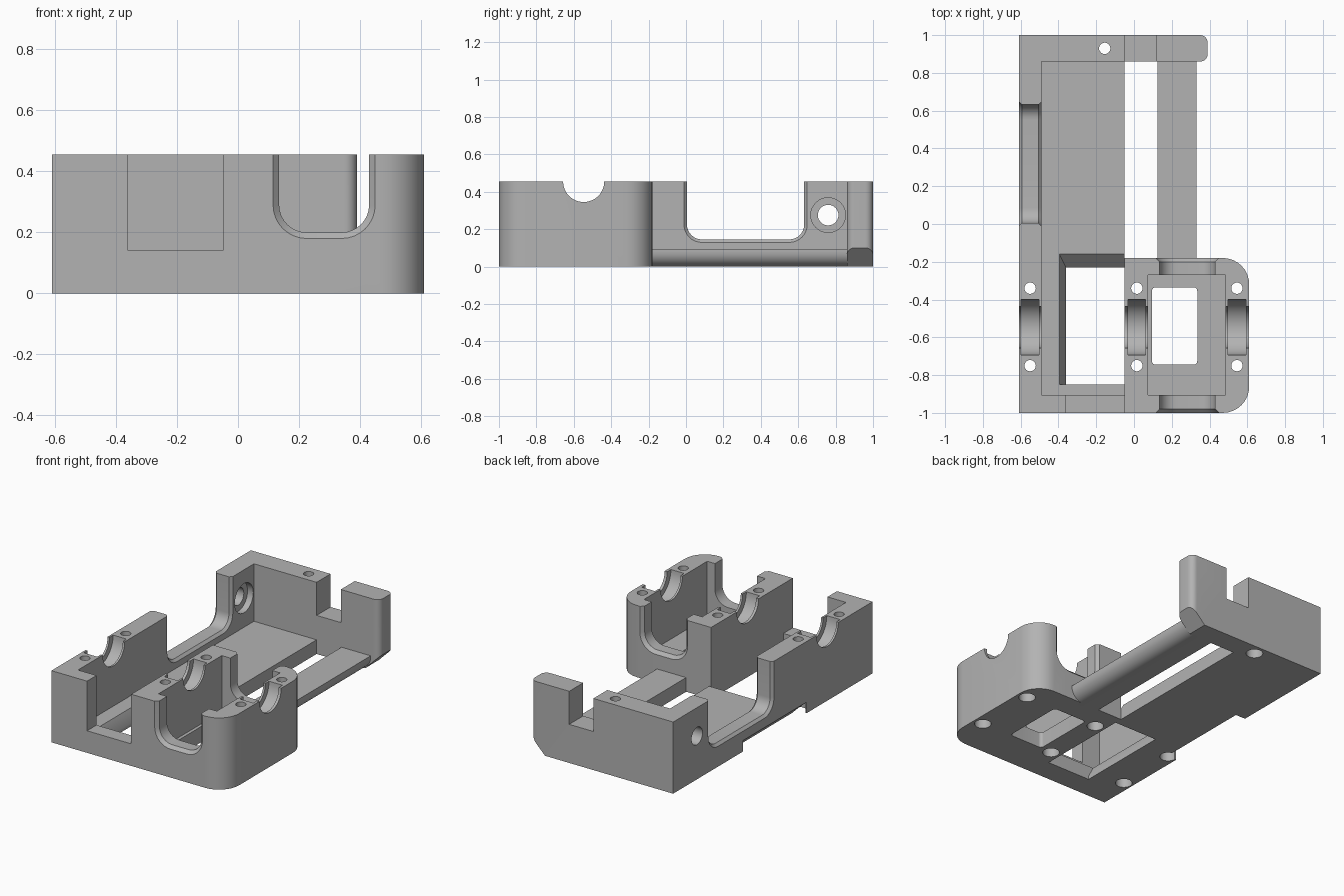
import bpy, bmesh, math
from mathutils import Vector

old = bpy.data.objects.get("Cube")
if old:
    bpy.data.objects.remove(old, do_unlink=True)

TOP = 0.455
FLOOR = 0.09

grey = bpy.data.materials.new("plain grey")
grey.use_nodes = True
COLOUR = (0.45, 0.45, 0.45, 1)
grey.diffuse_color = COLOUR
grey.node_tree.nodes["Principled BSDF"].inputs["Base Color"].default_value = COLOUR


def rounded(corners, steps=8):
    """Polygon from (a, b, radius) corners, with filleted corners."""
    out = []
    n = len(corners)
    for i, (a, b, r) in enumerate(corners):
        p = Vector((a, b))
        if r == 0:
            out.append(p)
            continue
        u = (Vector(corners[i - 1][:2]) - p).normalized()
        v = (Vector(corners[(i + 1) % n][:2]) - p).normalized()
        centre = p + (u + v) * r
        for k in range(steps + 1):
            t = k / steps * math.pi / 2
            out.append(centre - v * r * math.cos(t) - u * r * math.sin(t))
    return out


def rect(a0, a1, b0, b1, r=0):
    return rounded([(a0, b0, r), (a1, b0, r), (a1, b1, r), (a0, b1, r)])


def circle(a, b, r, n=32):
    return [(a + r * math.cos(k * math.tau / n), b + r * math.sin(k * math.tau / n))
            for k in range(n)]


def loft(name, axis, rings):
    """Solid through (position, polygon) rings along an axis."""
    place = {"x": lambda s, p: (s, p[0], p[1]),
             "y": lambda s, p: (p[0], s, p[1]),
             "z": lambda s, p: (p[0], p[1], s)}[axis]
    bm = bmesh.new()
    loops = [[bm.verts.new(place(s, p)) for p in poly] for s, poly in rings]
    n = len(loops[0])
    for lo, hi in zip(loops, loops[1:]):
        for k in range(n):
            bm.faces.new((lo[k], lo[(k + 1) % n], hi[(k + 1) % n], hi[k]))
    bm.faces.new(loops[0])
    bm.faces.new(loops[-1])
    bmesh.ops.recalc_face_normals(bm, faces=bm.faces)
    mesh = bpy.data.meshes.new(name)
    bm.to_mesh(mesh)
    bm.free()
    obj = bpy.data.objects.new(name, mesh)
    bpy.context.collection.objects.link(obj)
    return obj


def prism(name, axis, poly, s0, s1):
    return loft(name, axis, [(s0, poly), (s1, poly)])


# Housing body from its plan outline
outline = rounded([(-0.61, -1, 0), (0.61, -1, 0.14), (0.61, -0.18, 0.14), (0.33, -0.18, 0),
                   (0.33, 0.86, 0), (0.39, 0.86, 0.04), (0.39, 1, 0.04), (-0.61, 1, 0)])
body = prism("housing_body", "z", outline, 0, TOP)
body.data.materials.append(grey)


def cut(cutter):
    cutter.hide_render = True
    mod = body.modifiers.new("cut", "BOOLEAN")
    mod.operation = "DIFFERENCE"
    mod.solver = "EXACT"
    mod.object = cutter
    bpy.context.view_layer.objects.active = body
    bpy.ops.object.modifier_apply(modifier=mod.name)
    bpy.data.objects.remove(cutter, do_unlink=True)


def cut_prism(name, axis, poly, s0, s1):
    cut(prism(name, axis, poly, s0, s1))


# Main cavity around the front block, and the pocket in the block
cavity = [(-0.49, -0.905), (-0.05, -0.905), (-0.05, -0.18),
          (0.34, -0.18), (0.34, 0.86), (-0.49, 0.86)]
cut_prism("cavity", "z", cavity, FLOOR, 0.6)
cut_prism("pocket", "z", rect(0.075, 0.485, -0.905, -0.27), 0.1, 0.6)

# Floor openings
cut_prism("pocket_window", "z", rect(0.095, 0.335, -0.745, -0.335, 0.02), -0.1, 0.2)
cut_prism("long_slot", "z", rect(-0.05, 0.125, -0.18, 0.86), -0.1, 0.1)
wide, narrow = rect(-0.395, -0.05, -0.85, -0.16), rect(-0.36, -0.05, -0.85, -0.23)
cut(loft("front_opening", "z", [(-0.1, narrow), (0.02, narrow), (FLOOR, wide), (0.1, wide)]))

# Square notches in the front and back walls
cut_prism("front_notch", "y", rect(-0.36, -0.05, 0.14, 0.6), -1.1, -0.9)
cut_prism("back_notch", "y", rect(-0.05, 0.12, 0.245, 0.6), 0.8, 1.1)


def u_shape(a0, a1, bottom, r, grow):
    return rounded([(a0 - grow, bottom - grow, r + grow), (a1 + grow, bottom - grow, r + grow),
                    (a1 + grow, 0.6, 0), (a0 - grow, 0.6, 0)])


def u_notch(name, axis, s0, s1, shape, bevel):
    """U-shaped notch through a wall, bevelled on both outer sides."""
    big, small = u_shape(*shape, bevel), u_shape(*shape, 0)
    cut(loft(name, axis, [(s0 - 0.05, big), (s0, big), (s0 + bevel, small),
                          (s1 - bevel, small), (s1, big), (s1 + 0.05, big)]))


u_notch("block_notch", "y", -1, -0.18, (0.135, 0.43, 0.2, 0.09), 0.02)
u_notch("side_notch", "x", -0.61, -0.49, (0.005, 0.632, 0.145, 0.08), 0.016)

# Bearing seats: narrow shaft groove with a wider seat inside each wall
cut_prism("shaft_groove", "x", circle(-0.547, TOP, 0.11, 48), -0.7, 0.7)
for x in (-0.55, 0.015, 0.545):
    cut_prism("bearing_seat", "x", circle(-0.547, TOP, 0.147, 48), x - 0.047, x + 0.047)

# Screw holes with counterbores underneath
screws = [(x, y) for x in (-0.55, 0.015, 0.545) for y in (-0.34, -0.75)] + [(-0.155, 0.93)]
for x, y in screws:
    cut_prism("screw_hole", "z", circle(x, y, 0.03, 24), -0.1, 0.6)
    cut_prism("counterbore", "z", circle(x, y, 0.05, 24), -0.1, 0.1)

# Cable hole in the side wall
cut_prism("side_hole", "x", circle(0.76, 0.275, 0.055), -0.7, -0.4)
cut_prism("side_hole_recess", "x", circle(0.76, 0.275, 0.093), -0.53, -0.489)

# Rounded lower edge of the narrow floor strip
arc = [(0.25 + 0.08 * math.cos(t), 0.08 - 0.08 * math.sin(t))
       for t in (k / 8 * math.pi / 2 for k in range(9))]
cut_prism("strip_edge", "y", [(0.36, -0.03), (0.36, 0.08)] + arc + [(0.25, -0.03)], -0.18, 0.86)

# Sloped lower corners: back wall end and outer edge of the side wall
cut_prism("wall_end_slope", "y", [(0.26, -0.03), (0.42, -0.03), (0.42, 0.13)], 0.86, 1.1)
cut_prism("side_slope", "y", [(-0.51, -0.03), (-0.64, -0.03), (-0.64, 0.1)], -0.34, 0.3)

# Smooth the round faces, keep edges crisp
bpy.ops.object.select_all(action="DESELECT")
body.select_set(True)
bpy.context.view_layer.objects.active = body
bpy.ops.object.shade_smooth_by_angle(angle=math.radians(30))
